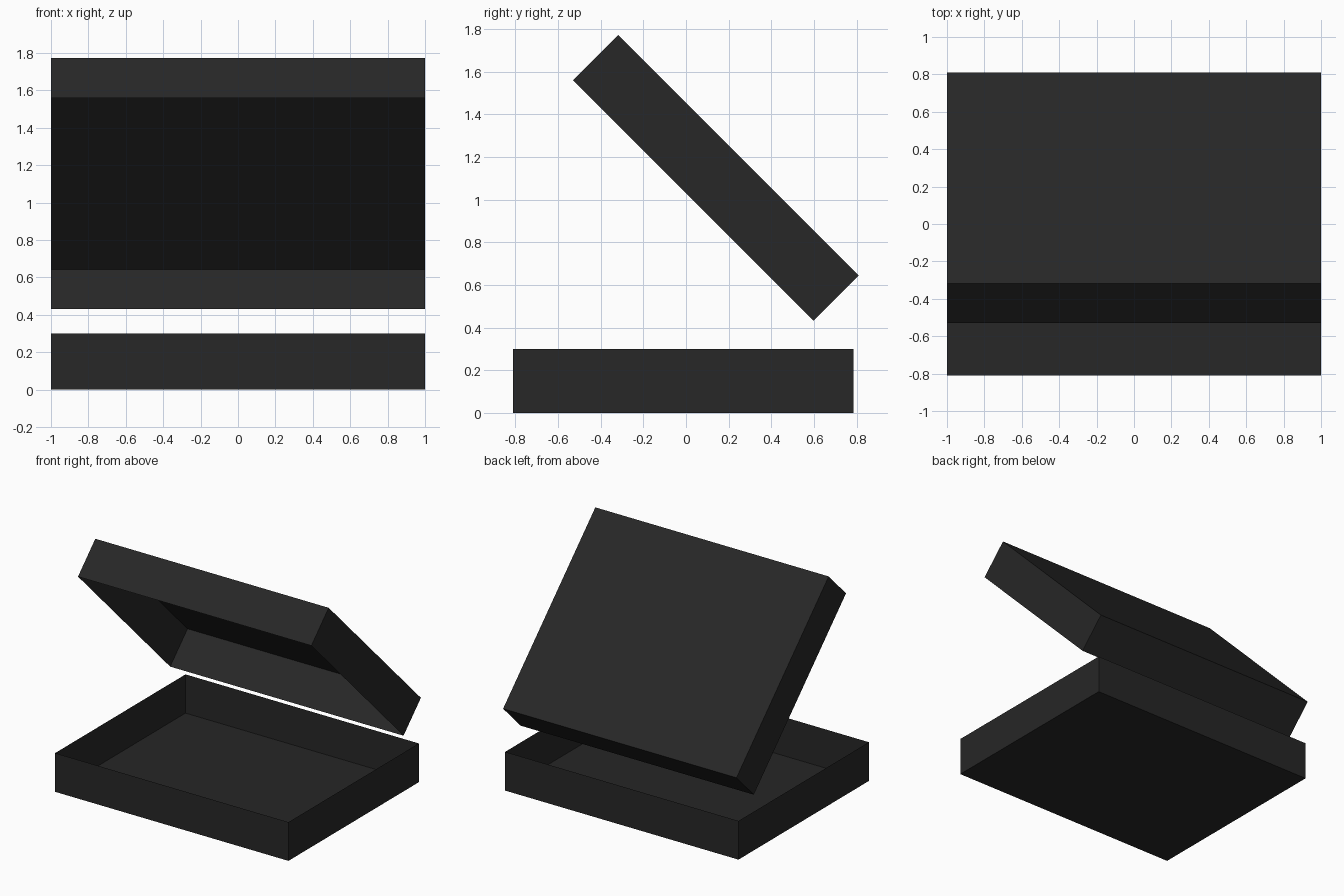
import bpy, bmesh, math
from mathutils import Matrix

if "Cube" in bpy.data.objects:
    bpy.data.objects.remove(bpy.data.objects["Cube"])

WIDTH, LENGTH, DEPTH = 2.0, 1.596, 0.30

black = bpy.data.materials.new("matte_black")
black.diffuse_color = (0.02, 0.02, 0.02, 1)
black.use_nodes = True
black.node_tree.nodes["Principled BSDF"].inputs["Base Color"].default_value = black.diffuse_color


def open_tray(name, open_up, matrix):
    """Thin-walled box with one open side, local origin at box centre."""
    bm = bmesh.new()
    bmesh.ops.create_cube(bm, size=1)
    bmesh.ops.scale(bm, vec=(WIDTH, LENGTH, DEPTH), verts=bm.verts)
    bm.normal_update()
    side = 1 if open_up else -1
    opening = [f for f in bm.faces if f.normal.z * side > 0.9]
    bmesh.ops.delete(bm, geom=opening, context='FACES_ONLY')
    bm.transform(matrix)
    me = bpy.data.meshes.new(name)
    bm.to_mesh(me)
    bm.free()
    me.materials.append(black)
    ob = bpy.data.objects.new(name, me)
    bpy.context.collection.objects.link(ob)
    return ob


# Bottom tray, open at the top
open_tray("base_tray", True, Matrix.Translation((0, -0.0125, DEPTH / 2)))

# Lid, tilted 45 degrees with its opening facing the tray
open_tray("lid", False,
          Matrix.Translation((0, 0.14, 1.102)) @ Matrix.Rotation(math.radians(-45), 4, 'X'))
